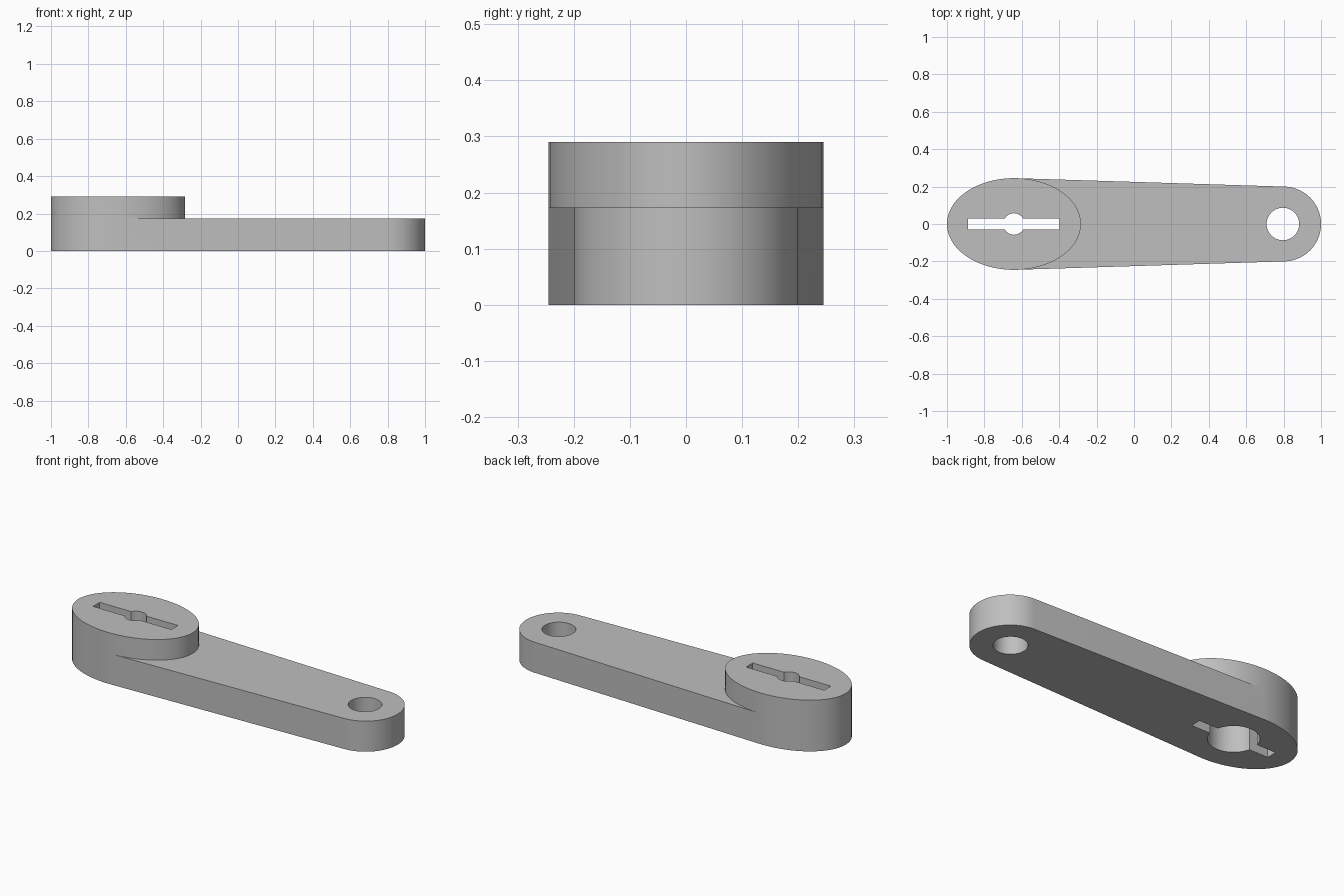
import bpy, bmesh
from math import sin, cos, pi, radians

cube = bpy.data.objects.get("Cube")
if cube:
    bpy.data.objects.remove(cube, do_unlink=True)

ARM_H, BOSS_H = 0.173, 0.29
BOSS_X, RX, RY = -0.642, 0.358, 0.245
TIP_X, TIP_R = 0.8, 0.2
STEP = 3

grey = bpy.data.materials.new("plain grey")
grey.use_nodes = True
color = (0.52, 0.52, 0.52, 1)
grey.diffuse_color = color
grey.node_tree.nodes["Principled BSDF"].inputs["Base Color"].default_value = color


def arc(cx, rx, ry, start, end):
    return [(cx + rx * cos(radians(a)), ry * sin(radians(a)))
            for a in range(start, end + 1, STEP)]


def new_object(name, bm):
    bmesh.ops.recalc_face_normals(bm, faces=bm.faces)
    mesh = bpy.data.meshes.new(name)
    bm.to_mesh(mesh)
    bm.free()
    mesh.materials.append(grey)
    obj = bpy.data.objects.new(name, mesh)
    bpy.context.collection.objects.link(obj)
    return obj


# Lever body: tapered arm whose wide end rises into an oval boss
bm = bmesh.new()


def ring(points, z):
    return [bm.verts.new((x, y, z)) for x, y in points]


outer = arc(BOSS_X, RX, RY, 87, 273)            # shared side of boss and arm
inner = arc(BOSS_X, RX, RY, -87, 87)[1:-1]      # side of boss above the arm
tip = arc(TIP_X, TIP_R, TIP_R, -87, 87)
outer_low, outer_top = ring(outer, 0), ring(outer, BOSS_H)
tip_low, tip_top = ring(tip, 0), ring(tip, ARM_H)
mid_a, mid_b = ring([outer[0], outer[-1]], ARM_H)
inner_low = [mid_b] + ring(inner, ARM_H) + [mid_a]
inner_top = [outer_top[-1]] + ring(inner, BOSS_H) + [outer_top[0]]

for low, top in ((outer_low, outer_top), (tip_low, tip_top), (inner_low, inner_top)):
    for i in range(len(low) - 1):
        loop = [low[i], low[i + 1], top[i + 1], top[i]]
        if low is outer_low and i == 0:
            loop.append(mid_a)
        if low is outer_low and i == len(low) - 2:
            loop.insert(2, mid_b)
        bm.faces.new(loop)
bm.faces.new((outer_low[-1], tip_low[0], tip_top[0], mid_b))
bm.faces.new((tip_low[-1], outer_low[0], mid_a, tip_top[-1]))
bm.faces.new(outer_low + tip_low)
bm.faces.new(outer_top + inner_top[1:-1])
bm.faces.new(tip_top + inner_low[::-1])
lever = new_object("lever_arm", bm)


# Cutters for the holes
def round_cutter(name, x, radius, top, sides):
    b = bmesh.new()
    bmesh.ops.create_cone(b, cap_ends=True, segments=sides, radius1=radius,
                          radius2=radius, depth=top + 0.1)
    bmesh.ops.translate(b, verts=b.verts, vec=(x, 0, (top - 0.1) / 2))
    return new_object(name, b)


def slot_cutter():
    b = bmesh.new()
    bmesh.ops.create_cube(b, size=1)
    bmesh.ops.scale(b, verts=b.verts, vec=(0.49, 0.06, 1))
    bmesh.ops.translate(b, verts=b.verts, vec=(BOSS_X, 0, 0.1))
    return new_object("slot_cutter", b)


cutters = [
    round_cutter("pin_hole_cutter", 0.796, 0.087, 0.5, 40),
    round_cutter("bore_cutter", BOSS_X, 0.13, 0.19, 48),
    round_cutter("shaft_hole_cutter", BOSS_X, 0.058, 0.5, 16),
    slot_cutter(),
]
for cutter in cutters:
    cutter.hide_render = True
    mod = lever.modifiers.new(cutter.name, "BOOLEAN")
    mod.operation = "DIFFERENCE"
    mod.solver = "EXACT"
    mod.object = cutter

# Bake the cuts, then drop the cutters
depsgraph = bpy.context.evaluated_depsgraph_get()
depsgraph.update()
lever_mesh = bpy.data.meshes.new_from_object(lever.evaluated_get(depsgraph))
lever.modifiers.clear()
lever.data = lever_mesh
for cutter in cutters:
    bpy.data.objects.remove(cutter, do_unlink=True)

bpy.ops.object.select_all(action="DESELECT")
lever.select_set(True)
bpy.context.view_layer.objects.active = lever
bpy.ops.object.shade_smooth_by_angle(angle=radians(30))
